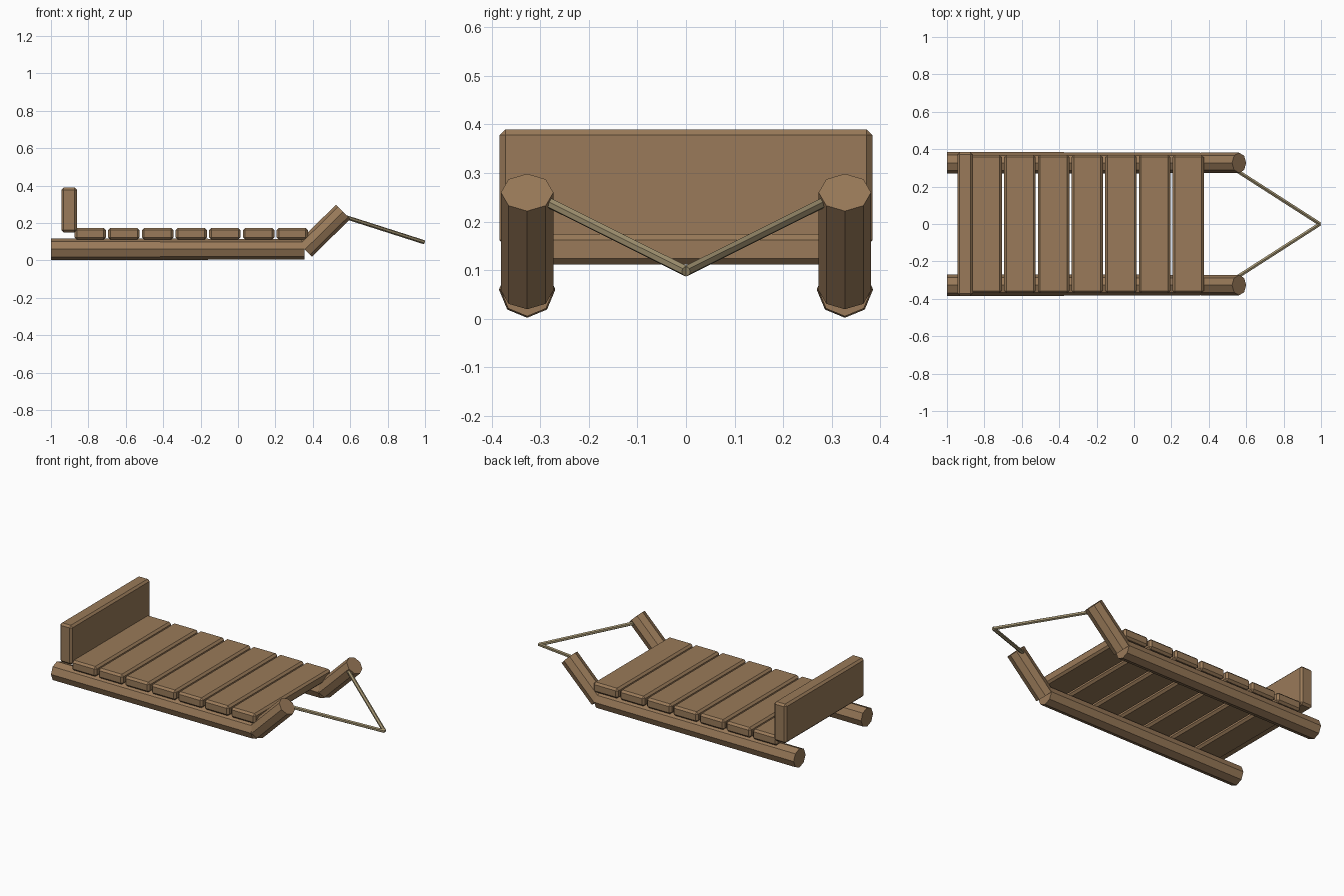
import bpy
import bmesh
from mathutils import Vector, Matrix

cube = bpy.data.objects.get("Cube")
if cube:
    bpy.data.objects.remove(cube, do_unlink=True)


def material(name, color):
    mat = bpy.data.materials.new(name)
    mat.use_nodes = True
    mat.diffuse_color = color
    mat.node_tree.nodes["Principled BSDF"].inputs["Base Color"].default_value = color
    return mat


WOOD = material("brown wood", (0.32, 0.195, 0.1, 1))
ROPE = material("tan rope", (0.37, 0.30, 0.17, 1))


def add_object(name, bm, mat):
    mesh = bpy.data.meshes.new(name)
    bm.to_mesh(mesh)
    bm.free()
    mesh.materials.append(mat)
    obj = bpy.data.objects.new(name, mesh)
    bpy.context.collection.objects.link(obj)
    return obj


def pole(name, start, end, r1, r2, sides, mat):
    """Faceted pole between two points, with a corner edge facing up."""
    a, b = Vector(start), Vector(end)
    axis = (b - a).normalized()
    side = Vector((0, 0, 1)).cross(axis).normalized()
    up = axis.cross(side)
    turn = Matrix((up, side, -axis)).transposed().to_4x4()
    bm = bmesh.new()
    # local x becomes "up", so the first corner of the ring points upward
    rings = []
    for centre, r in ((a, r1), (b, r2)):
        ring = bmesh.ops.create_circle(bm, segments=sides, radius=r)["verts"]
        corner = max(ring, key=lambda v: v.co.y)
        spin = Matrix.Rotation(-corner.co.xy.to_3d().angle(Vector((1, 0, 0))), 4, "Z")
        bmesh.ops.transform(bm, verts=ring, matrix=Matrix.Translation(centre) @ turn @ spin)
        rings.append(ring)
    for ring in rings:
        bm.faces.new(ring)
    for i in range(sides):
        j = (i + 1) % sides
        bm.faces.new((rings[0][i], rings[0][j], rings[1][j], rings[1][i]))
    bmesh.ops.recalc_face_normals(bm, faces=bm.faces)
    return add_object(name, bm, mat)


def board(name, x, y, z, bevel):
    """Chamfered plank from x, y and z ranges."""
    bm = bmesh.new()
    bmesh.ops.create_cube(bm, size=1)
    size = [r[1] - r[0] for r in (x, y, z)]
    bmesh.ops.scale(bm, vec=size, verts=bm.verts)
    bmesh.ops.translate(bm, vec=[sum(r) / 2 for r in (x, y, z)], verts=bm.verts)
    obj = add_object(name, bm, WOOD)
    mod = obj.modifiers.new("chamfer", "BEVEL")
    mod.width = bevel
    mod.segments = 1
    return obj


# Runners, raised front posts and pull rope, one set per side
for label, s in (("left", 1), ("right", -1)):
    y = s * 0.327
    pole(f"{label}_runner", (-1, y, 0.06), (0.355, y, 0.06), 0.058, 0.055, 8, WOOD)
    pole(f"{label}_front_post", (0.357, y, 0.058), (0.562, y, 0.26), 0.054, 0.054, 8, WOOD)
    pole(f"{label}_rope", (0.55, s * 0.285, 0.24), (0.994, 0, 0.098), 0.011, 0.011, 6, ROPE)

# Deck slats
for i in range(7):
    x = -0.874 + i * 0.18
    board(f"deck_slat_{i + 1}", (x, x + 0.168), (-0.37, 0.37), (0.112, 0.174), 0.012)

# Upright back board
board("back_board", (-0.945, -0.862), (-0.384, 0.384), (0.15, 0.39), 0.012)
